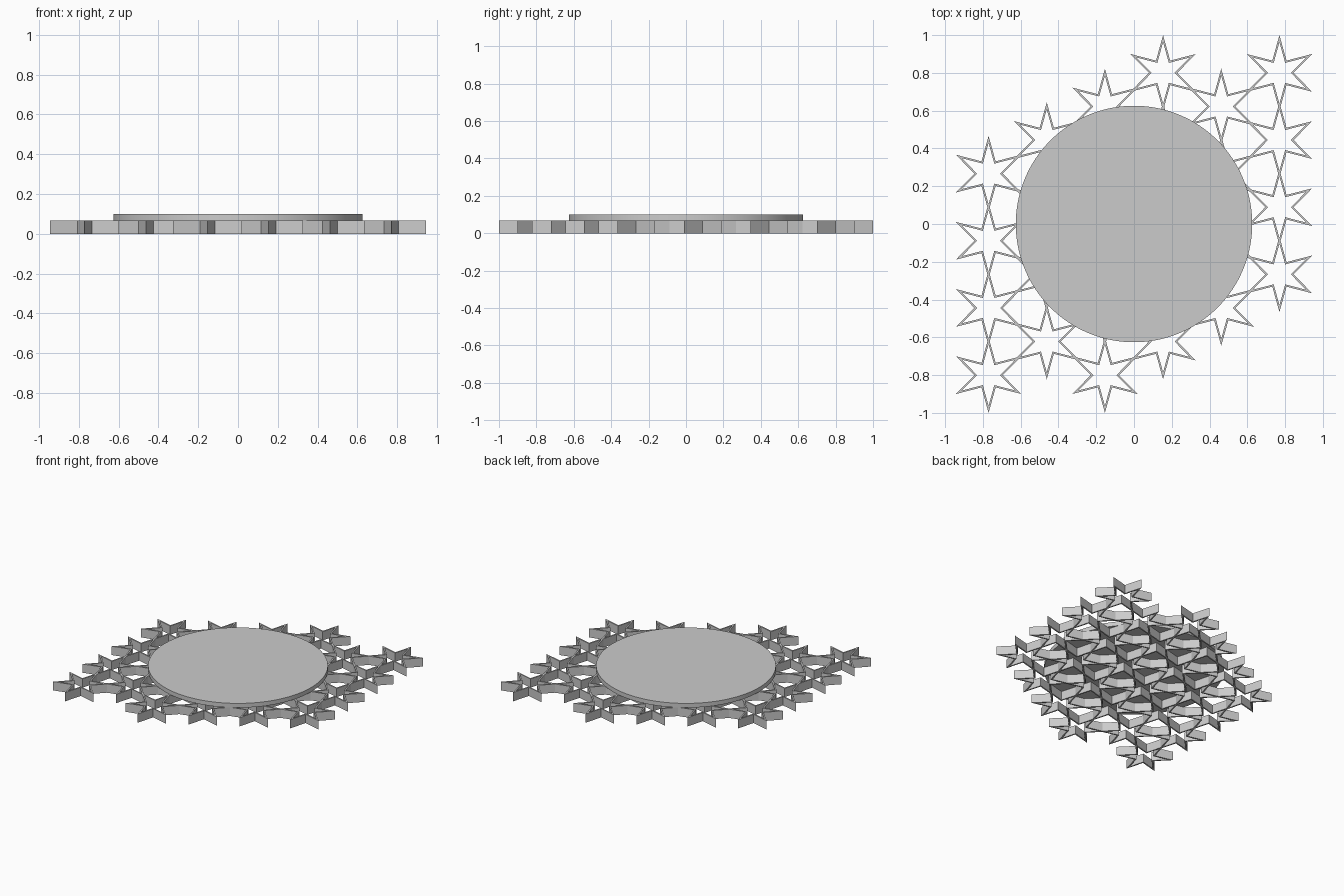
import bpy, bmesh, math

if "Cube" in bpy.data.objects:
    bpy.data.objects.remove(bpy.data.objects["Cube"])

STEP = 0.3556             # distance between neighbouring stars
COL = STEP * math.sqrt(3) / 2
WALL_H = 0.067
DISC_R, DISC_TOP = 0.626, 0.1

grey = bpy.data.materials.new("plain grey")
grey.diffuse_color = (0.6, 0.6, 0.6, 1)
grey.use_nodes = True
grey.node_tree.nodes["Principled BSDF"].inputs["Base Color"].default_value = grey.diffuse_color


def finish(name, bm):
    bmesh.ops.recalc_face_normals(bm, faces=bm.faces)
    mesh = bpy.data.meshes.new(name)
    bm.to_mesh(mesh)
    bm.free()
    mesh.materials.append(grey)
    return mesh


def add(name, mesh, loc=(0, 0, 0)):
    ob = bpy.data.objects.new(name, mesh)
    ob.location = loc
    bpy.context.collection.objects.link(ob)
    return ob


def star_ring(bm, tip, valley, z):
    """Six-pointed outline with one point towards +y."""
    ring = []
    for i in range(12):
        r = valley if i % 2 else tip
        a = math.radians(90 + 30 * i)
        ring.append(bm.verts.new((r * math.cos(a), r * math.sin(a), z)))
    return ring


# hollow star: thin upright wall around a star outline
bm = bmesh.new()
rings = [star_ring(bm, 0.2, 0.075, 0), star_ring(bm, 0.2, 0.075, WALL_H),
         star_ring(bm, 0.163, 0.061, WALL_H), star_ring(bm, 0.163, 0.061, 0)]
for k in range(4):
    a, b = rings[k], rings[(k + 1) % 4]
    for i in range(12):
        j = (i + 1) % 12
        bm.faces.new((a[i], a[j], b[j], b[i]))
star = finish("star_wall", bm)

# star lattice: (column, lowest centre in steps, number of stars)
columns = [(-2.5, -2.25, 4), (-1.5, -1.75, 4), (-0.5, -2.25, 5),
           (0.5, -1.75, 5), (1.5, -1.25, 4), (2.5, -0.75, 4)]
for cx, low, count in columns:
    for n in range(count):
        add("lattice_star", star, (cx * COL, (low + n) * STEP, 0))

# round plate lying on the lattice
bm = bmesh.new()
bmesh.ops.create_cone(bm, cap_ends=True, segments=128, radius1=DISC_R,
                      radius2=DISC_R, depth=DISC_TOP - WALL_H)
bmesh.ops.translate(bm, verts=bm.verts, vec=(0, 0, (DISC_TOP + WALL_H) / 2))
disc = add("round_plate", finish("round_plate", bm))
bpy.context.view_layer.objects.active = disc
disc.select_set(True)
bpy.ops.object.shade_smooth_by_angle()
